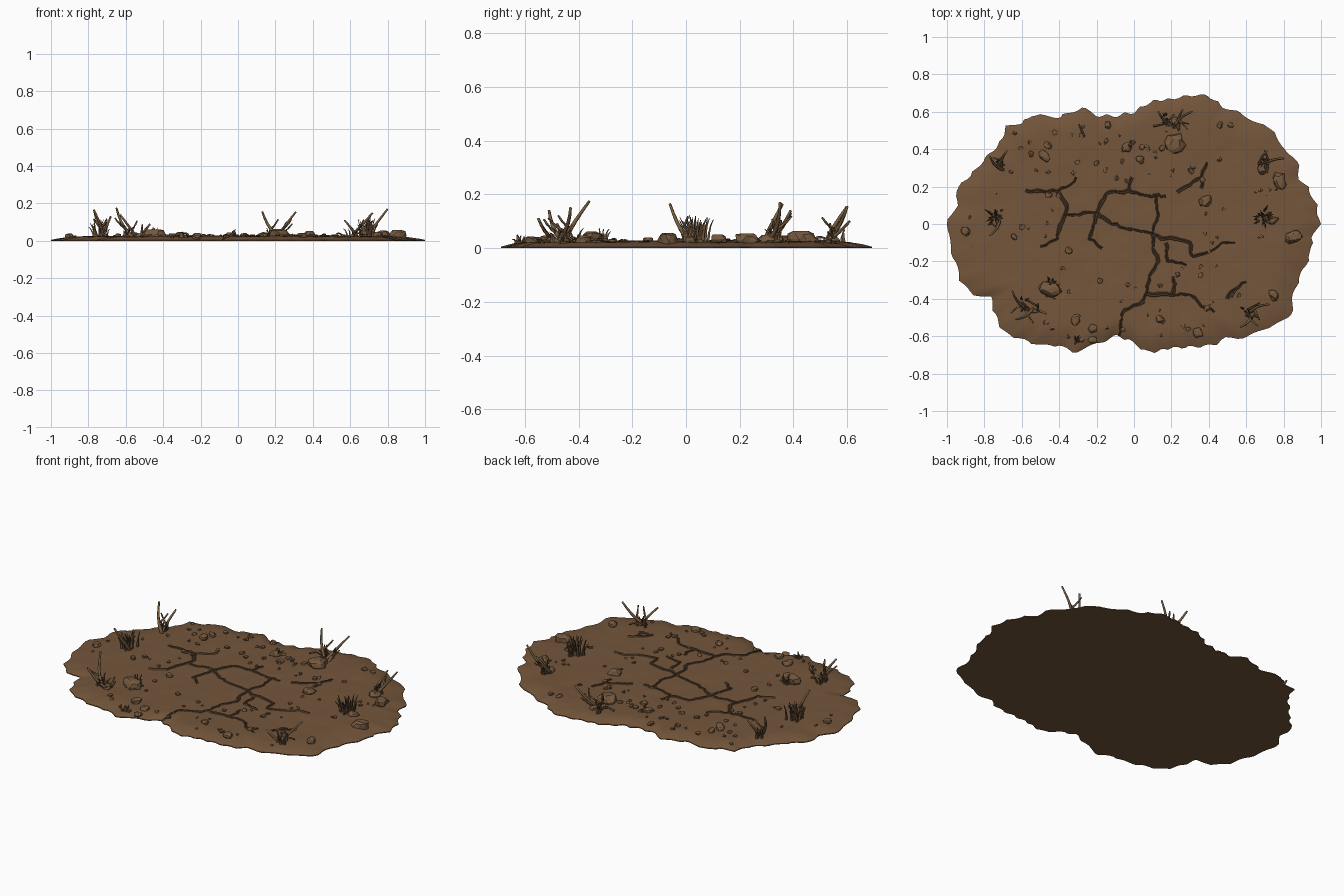
import bpy, bmesh, math, random
from mathutils import Vector, noise, Matrix

if "Cube" in bpy.data.objects:
    bpy.data.objects.remove(bpy.data.objects["Cube"])

random.seed(7)
TAU = 2 * math.pi


def material(name, rgb):
    m = bpy.data.materials.new(name)
    m.diffuse_color = (*rgb, 1)
    m.use_nodes = True
    m.node_tree.nodes["Principled BSDF"].inputs["Base Color"].default_value = m.diffuse_color
    return m


SOIL = material("dry soil", (0.175, 0.093, 0.044))
DARK = material("crack soil", (0.07, 0.041, 0.022))
STONE = material("earthy stone", (0.18, 0.1, 0.049))
TWIG = material("dead twig", (0.18, 0.108, 0.05))
GRASS = material("dry grass", (0.15, 0.087, 0.042))


def finish(bm, name, *mats, smooth=False, recalc=True):
    me = bpy.data.meshes.new(name)
    if recalc:
        bmesh.ops.recalc_face_normals(bm, faces=bm.faces)
    for f in bm.faces:
        f.smooth = smooth
    bm.to_mesh(me)
    bm.free()
    ob = bpy.data.objects.new(name, me)
    bpy.context.collection.objects.link(ob)
    for m in mats:
        me.materials.append(m)
    return ob


# Outline of the patch, counter-clockwise from the right
OUTLINE = [(1, 0), (.97, .12), (.93, .2), (.89, .23), (.87, .35), (.78, .42), (.76, .5), (.66, .54),
           (.6, .58), (.47, .63), (.4, .69), (.3, .69), (.2, .67), (.1, .66), (0, .6), (-.1, .58),
           (-.2, .58), (-.25, .62), (-.35, .6), (-.4, .57), (-.55, .585), (-.6, .54), (-.68, .53),
           (-.72, .43), (-.8, .35), (-.88, .25), (-.94, .22), (-.95, .1), (-1, .02), (-.99, -.1),
           (-.96, -.2), (-.93, -.3), (-.87, -.38), (-.77, -.39), (-.74, -.5), (-.7, -.58), (-.6, -.62),
           (-.5, -.65), (-.4, -.65), (-.33, -.69), (-.22, -.65), (-.1, -.6), (-.03, -.62), (.08, -.69),
           (.2, -.665), (.3, -.66), (.42, -.65), (.5, -.61), (.6, -.61), (.7, -.56), (.78, -.53),
           (.84, -.5), (.85, -.4), (.88, -.3), (.95, -.15), (.95, -.08)]
POLAR = [(math.atan2(y, x) % TAU, math.hypot(x, y)) for x, y in OUTLINE]
POLAR.append((TAU, 1.0))


def radius(a):
    a %= TAU
    for (a0, r0), (a1, r1) in zip(POLAR, POLAR[1:]):
        if a0 <= a <= a1:
            r = r0 + (r1 - r0) * (a - a0) / max(a1 - a0, 1e-6)
            return min(r + 0.007 - 0.017 * abs(math.sin(a * 24 + 1.2 * math.sin(a * 5))), 1.0)
    return 1.0


def ground(x, y):
    t = min(math.hypot(x, y) / radius(math.atan2(y, x)), 1)
    s = min((1 - t) / 0.16, 1)
    bump = noise.noise(Vector((x * 5, y * 5, 0))) * 0.004 + noise.noise(Vector((x * 14, y * 14, 3))) * 0.002
    return 0.005 + (0.019 + bump) * s * (2 - s)


# Ground slab: polar grid on top, flat underside
bm = bmesh.new()
N = 240
RINGS = [i / 26 for i in range(1, 24)] + [0.91, 0.94, 0.97, 0.985, 1]
center = bm.verts.new((0, 0, ground(0, 0)))
rows = []
for t in RINGS:
    row = []
    for i in range(N):
        a = TAU * i / N
        x, y = math.cos(a) * radius(a) * t, math.sin(a) * radius(a) * t
        row.append(bm.verts.new((x, y, ground(x, y))))
    rows.append(row)
rows.append([bm.verts.new((v.co.x, v.co.y, 0)) for v in rows[-1]])
for i in range(N):
    j = (i + 1) % N
    bm.faces.new((center, rows[0][i], rows[0][j]))
    for p, q in zip(rows, rows[1:]):
        bm.faces.new((p[i], q[i], q[j], p[j]))
bm.faces.new(rows[-1])
slab = finish(bm, "ground_patch", SOIL, smooth=True)
bpy.context.view_layer.objects.active = slab
slab.select_set(True)
bpy.ops.object.shade_smooth_by_angle(angle=math.radians(40))

# Cracks: jagged, tapering dark V-channels between low soil lips
CRACKS = [
    [(-.58, .18), (-.41, .175), (-.34, .21), (-.31, .25)],
    [(-.41, .175), (-.36, .1), (-.37, .05), (-.2, .06)],
    [(-.37, .05), (-.4, -.03), (-.41, -.08), (-.5, -.12)],
    [(-.2, .06), (-.15, .16), (-.03, .18), (.12, .15), (.13, .05), (.1, -.05)],
    [(-.03, .18), (-.01, .25)], [(.1, .15), (.17, .15)],
    [(-.2, .06), (-.24, -.08), (-.17, -.13)],
    [(-.2, .06), (-.12, 0), (0, -.03), (.1, -.05)],
    [(.1, -.05), (.1, -.13), (.13, -.2), (.08, -.28), (.07, -.36), (.05, -.41)],
    [(.05, -.41), (-.05, -.46), (-.07, -.52), (-.08, -.6)],
    [(.1, -.06), (.3, -.1), (.31, -.17), (.4, -.15), (.47, -.1), (.54, -.1)],
    [(.17, -.1), (.18, -.2), (.28, -.22)],
    [(.07, -.37), (.2, -.38), (.3, -.38), (.36, -.44), (.43, -.47)],
    [(.2, -.38), (.22, -.32), (.21, -.28)],
    [(.23, .17), (.3, .21), (.36, .25), (.39, .33)], [(.36, .25), (.36, .19)],
    [(.5, -.4), (.52, -.36), (.6, -.31)]]
PROFILE = [(1.35, -.002), (.9, .0045), (0, .0012), (-.9, .0045), (-1.35, -.002)]
bm = bmesh.new()
for path in CRACKS:
    pts = []
    for p, q in zip(path, path[1:]):
        p, q = Vector(p), Vector(q)
        n = max(2, round((q - p).length / 0.025))
        for k in range(n):
            jit = 0.008 if k else 0
            pts.append(p.lerp(q, k / n) + Vector((random.uniform(-jit, jit), random.uniform(-jit, jit))))
    pts.append(Vector(path[-1]))
    prev = None
    for k, p in enumerate(pts):
        d = (pts[min(k + 1, len(pts) - 1)] - pts[max(k - 1, 0)]).normalized()
        s = Vector((-d.y, d.x)) * (0.0095 - 0.005 * k / len(pts)) * random.uniform(0.7, 1.2)
        cur = [bm.verts.new((*(p + s * o), ground(p.x, p.y) + h)) for o, h in PROFILE]
        if prev:
            for i in range(4):
                f = bm.faces.new((prev[i], prev[i + 1], cur[i + 1], cur[i]))
                f.material_index = int(i in (1, 2))
        prev = cur
finish(bm, "cracks", SOIL, DARK, recalc=False)


# Stones: faceted, flattened lumps half sunk in the soil
def stone(bm, x, y, r, tall=0.6, sub=2, rough=0.45):
    g = bmesh.ops.create_icosphere(bm, subdivisions=sub, radius=r)
    off = Vector((random.random() * 50, random.random() * 50, 0))
    rot = Matrix.Rotation(random.random() * TAU, 3, 'Z')
    sx = random.uniform(0.65, 1)
    for v in g["verts"]:
        c = v.co * (1 + rough * noise.noise(v.co / r * 1.2 + off))
        c = rot @ Vector((c.x, c.y * sx, min(c.z, r * 0.75) * tall))
        v.co = c + Vector((x, y, max(ground(x, y), 0.012) + r * 0.15))
        v.co.z = max(v.co.z, 0.003)


bm = bmesh.new()
for x, y, r in [(-.48, .365, .035), (.22, .43, .055), (.78, .23, .045), (.38, .12, .038), (.85, -.07, .05),
                (-.45, -.35, .055), (-.31, -.51, .033), (-.9, -.04, .025), (-.22, -.56, .025),
                (.14, -.51, .022), (.34, -.58, .028), (.75, -.38, .032), (.69, .3, .035), (-.46, .42, .026),
                (-.35, -.14, .022), (.03, .35, .022), (-.04, .41, .03), (-.14, .53, .02), (.22, .55, .025),
                (-.64, -.07, .02), (.39, -.45, .018), (.46, .53, .02), (-.22, -.62, .022), (.74, .02, .03)]:
    stone(bm, x, y, r, 0.75)
finish(bm, "stones", STONE)

# Pebbles and clods: angular shards, thicker towards the rim
bm = bmesh.new()
for _ in range(100):
    a, t = random.random() * TAU, random.uniform(0.4, 0.93)
    stone(bm, math.cos(a) * radius(a) * t, math.sin(a) * radius(a) * t, random.uniform(0.008, 0.018), 0.8, 1, 0.8)
finish(bm, "pebbles", STONE)


# Tapered tube along a path, used by twigs and grass
def tube(bm, pts, r0, r1, sides):
    prev = None
    for k, p in enumerate(pts):
        d = (pts[min(k + 1, len(pts) - 1)] - pts[max(k - 1, 0)]).normalized()
        u = d.orthogonal().normalized()
        w = d.cross(u)
        r = r0 + (r1 - r0) * k / (len(pts) - 1)
        cur = [bm.verts.new(p + (u * math.cos(TAU * i / sides) + w * math.sin(TAU * i / sides)) * r)
               for i in range(sides)]
        if prev:
            for i in range(sides):
                j = (i + 1) % sides
                bm.faces.new((prev[i], prev[j], cur[j], cur[i]))
        else:
            bm.faces.new(cur)
        prev = cur
    bm.faces.new(prev)


def arc(base, tip, bow, n=5):
    return [base.lerp(tip, k / n) + bow * math.sin(math.pi * k / n) for k in range(n + 1)]


# Twigs: base, tip; each carries a side shoot
bm = bmesh.new()
for bx, by, tx, ty, tz in [(.22, .52, .13, .6, .155), (.21, .51, .31, .6, .155), (.24, .5, .26, .61, .10),
                           (-.7, .29, -.77, .36, .165), (-.71, .3, -.68, .39, .13),
                           (-.56, -.46, -.65, -.36, .175), (-.54, -.45, -.63, -.51, .14),
                           (-.55, -.47, -.47, -.48, .09), (.6, -.49, .72, -.43, .15),
                           (.64, -.47, .57, -.55, .11), (.67, .3, .71, .39, .14), (.68, .3, .8, .35, .17),
                           (-.72, .02, -.77, -.06, .165)]:
    base, tip = Vector((bx, by, .015)), Vector((tx, ty, tz))
    side = Vector((by - ty, tx - bx, 0))
    path = arc(base, tip, side * 0.12 + Vector((0, 0, -.008)))
    tube(bm, path, 0.0105, 0.005, 6)
    shoot = path[2] + side * random.choice((-.5, .5)) + Vector((0, 0, .05))
    tube(bm, arc(path[2], shoot, Vector((0, 0, -.006)), 3), 0.007, 0.004, 5)
# Fallen twigs lying on the soil
for x, y, a in [(.54, -.36, 1), (-.28, .5, 2), (-.55, -.42, 2.6), (.64, -.44, .5), (.14, .53, .2)]:
    d = Vector((math.cos(a), math.sin(a), 0)) * 0.035
    c = Vector((x, y, ground(x, y) + .005))
    tube(bm, arc(c - d, c + d, Vector((0, 0, .012))), 0.006, 0.003, 5)
finish(bm, "twigs", TWIG, smooth=True)

# Dry grass tufts: x, y, spread, height, blades
bm = bmesh.new()
for x, y, s, h, n in [(-.74, .04, .075, .10, 28), (.69, .04, .07, .105, 28), (-.73, .33, .05, .07, 10),
                      (.69, .34, .045, .07, 10), (-.6, -.42, .065, .06, 11), (.62, -.47, .06, .05, 11),
                      (-.03, .42, .03, .045, 7), (-.31, -.62, .03, .04, 8), (.18, .55, .06, .06, 14),
                      (-.44, -.32, .045, .06, 8)]:
    for _ in range(n):
        a, q = random.random() * TAU, random.random()
        d = Vector((math.cos(a), math.sin(a), 0))
        base = Vector((x, y, ground(x, y) - .004)) + d * s * 0.7 * q
        tip = base + d * s * random.uniform(0, .5) + Vector((0, 0, h * random.uniform(.45, 1)))
        tube(bm, arc(base, tip, Vector((0, 0, .006)) - d * .004, 3), 0.0075, 0.0015, 4)
finish(bm, "grass_tufts", GRASS)
